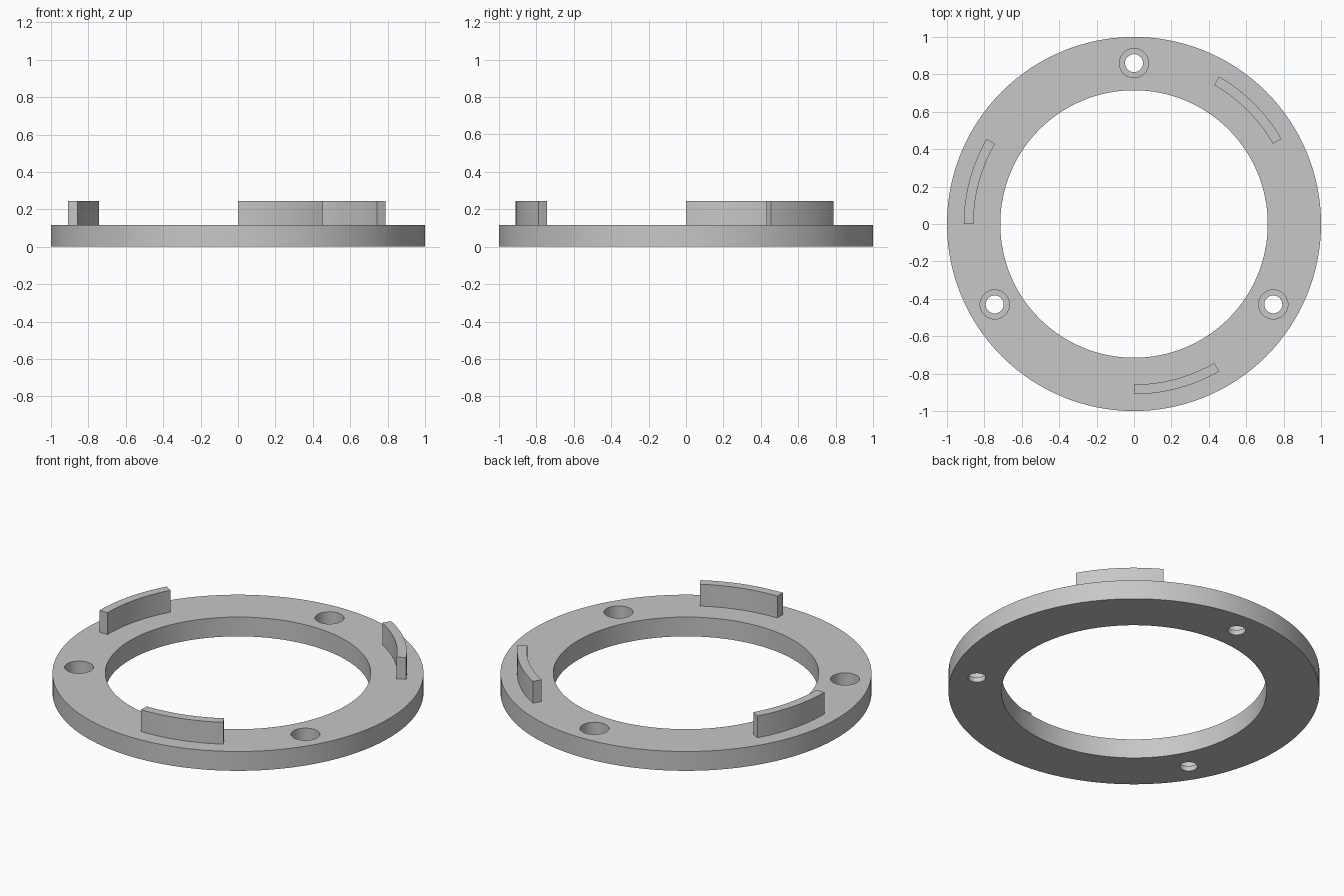
import bpy
import bmesh
from math import cos, sin, radians, pi

RING_TOP = 0.115
TAB_TOP = 0.245

cube = bpy.data.objects.get("Cube")
if cube:
    bpy.data.objects.remove(cube, do_unlink=True)

grey = bpy.data.materials.new("plain grey")
grey.use_nodes = True
color = (0.57, 0.57, 0.57, 1)
grey.diffuse_color = color
grey.node_tree.nodes["Principled BSDF"].inputs["Base Color"].default_value = color


def arc_solid(name, r_in, r_out, z0, z1, start, sweep, steps):
    """Sweep a rectangular section about the z axis, closed if a full turn."""
    closed = abs(sweep - 2 * pi) < 1e-6
    section = [(r_in, z0), (r_out, z0), (r_out, z1), (r_in, z1)]
    bm = bmesh.new()
    loops = []
    for i in range(steps if closed else steps + 1):
        a = start + sweep * i / steps
        loops.append([bm.verts.new((r * cos(a), r * sin(a), z)) for r, z in section])
    pairs = list(zip(loops, loops[1:]))
    if closed:
        pairs.append((loops[-1], loops[0]))
    else:
        bm.faces.new(loops[0])
        bm.faces.new(loops[-1])
    for a, b in pairs:
        for k in range(4):
            n = (k + 1) % 4
            bm.faces.new((a[k], a[n], b[n], b[k]))
    bmesh.ops.recalc_face_normals(bm, faces=bm.faces)
    mesh = bpy.data.meshes.new(name)
    bm.to_mesh(mesh)
    bm.free()
    mesh.materials.append(grey)
    obj = bpy.data.objects.new(name, mesh)
    bpy.context.collection.objects.link(obj)
    return obj


def activate(obj):
    bpy.ops.object.select_all(action="DESELECT")
    obj.select_set(True)
    bpy.context.view_layer.objects.active = obj


def bore(target, x, y, radius, z0, z1):
    """Cut a round vertical hole from z0 to z1."""
    bpy.ops.mesh.primitive_cylinder_add(
        vertices=48, radius=radius, depth=z1 - z0, location=(x, y, (z0 + z1) / 2))
    cutter = bpy.context.object
    cutter.hide_render = True
    cutter.data.materials.append(grey)
    activate(target)
    cut = target.modifiers.new("bore", "BOOLEAN")
    cut.operation = "DIFFERENCE"
    cut.solver = "EXACT"
    cut.object = cutter
    bpy.ops.object.modifier_apply(modifier=cut.name)
    bpy.data.objects.remove(cutter, do_unlink=True)


# Flat base ring
ring = arc_solid("base_ring", 0.715, 1.0, 0, RING_TOP, 0, 2 * pi, 128)
parts = [ring]

for i in range(3):
    # Counterbored screw hole
    a = radians(90 + 120 * i)
    x, y = 0.86 * cos(a), 0.86 * sin(a)
    bore(ring, x, y, 0.078, 0.03, 0.2)
    bore(ring, x, y, 0.048, -0.1, 0.2)
    # Curved upright tab
    parts.append(arc_solid(f"curved_tab_{i + 1}", 0.858, 0.91, RING_TOP - 0.01, TAB_TOP,
                           radians(30 + 120 * i), radians(30), 16))

for part in parts:
    activate(part)
    bpy.ops.object.shade_smooth_by_angle(angle=radians(30))
